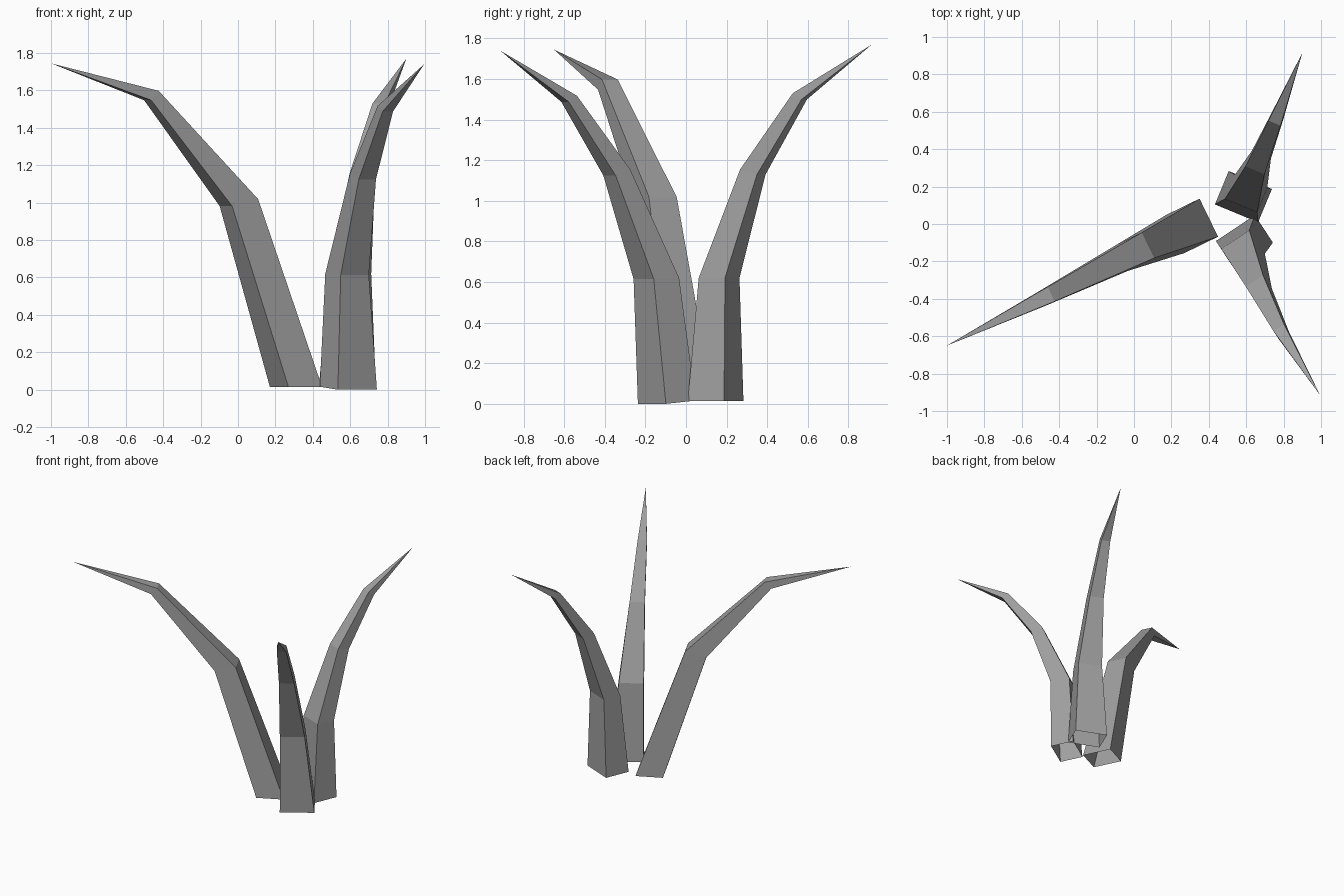
import bpy
import bmesh
from math import radians
from mathutils import Matrix, Vector

if "Cube" in bpy.data.objects:
    bpy.data.objects.remove(bpy.data.objects["Cube"])

grey = bpy.data.materials.new("stone_grey")
grey.use_nodes = True
COLOUR = (0.35, 0.35, 0.35, 1)
grey.diffuse_color = COLOUR
grey.node_tree.nodes["Principled BSDF"].inputs["Base Color"].default_value = COLOUR


def blade(name, heading, rings, tip):
    """Four-sided tapering blade; ring = x, y, z, width, depth, rise of inner edge."""
    bm = bmesh.new()
    turn = Matrix.Rotation(radians(heading), 3, "Z")
    loops = []
    for x, y, z, width, depth, rise in rings:
        centre = Vector((x, y, z))
        loops.append([
            bm.verts.new(centre + turn @ Vector((a * depth, b * width, -a * rise)) / 2)
            for a, b in ((-1, -1), (1, -1), (1, 1), (-1, 1))
        ])
    point = bm.verts.new(tip)
    for i in range(4):
        j = (i + 1) % 4
        for low, high in zip(loops, loops[1:]):
            bm.faces.new((low[i], low[j], high[j], high[i]))
        bm.faces.new((loops[-1][i], loops[-1][j], point))
    mesh = bpy.data.meshes.new(name)
    bm.to_mesh(mesh)
    bm.free()
    mesh.materials.append(grey)
    bpy.context.collection.objects.link(bpy.data.objects.new(name, mesh))


# Long blade sweeping to the right
blade("long_blade", -154, [
    (0.31, -0.01, 0.015, 0.226, 0.2, 0),
    (0.005, -0.148, 1, 0.152, 0.155, 0.037),
    (-0.463, -0.385, 1.573, 0.086, 0.045, 0.05),
], (-1, -0.65, 1.745))

# Blade curling forward
blade("front_blade", -56.5, [
    (0.59, -0.095, 0.008, 0.25, 0.175, 0.016),
    (0.583, -0.146, 0.617, 0.18, 0.15, 0.005),
    (0.668, -0.341, 1.14, 0.11, 0.086, 0.03),
    (0.788, -0.576, 1.503, 0.067, 0.048, 0.03),
], (0.995, -0.915, 1.74))

# Blade curling backward
blade("back_blade", 67.5, [
    (0.585, 0.146, 0.015, 0.25, 0.193, 0),
    (0.599, 0.163, 0.62, 0.187, 0.14, 0),
    (0.664, 0.329, 1.142, 0.11, 0.09, 0.025),
    (0.76, 0.561, 1.515, 0.07, 0.047, 0.03),
], (0.9, 0.915, 1.77))
